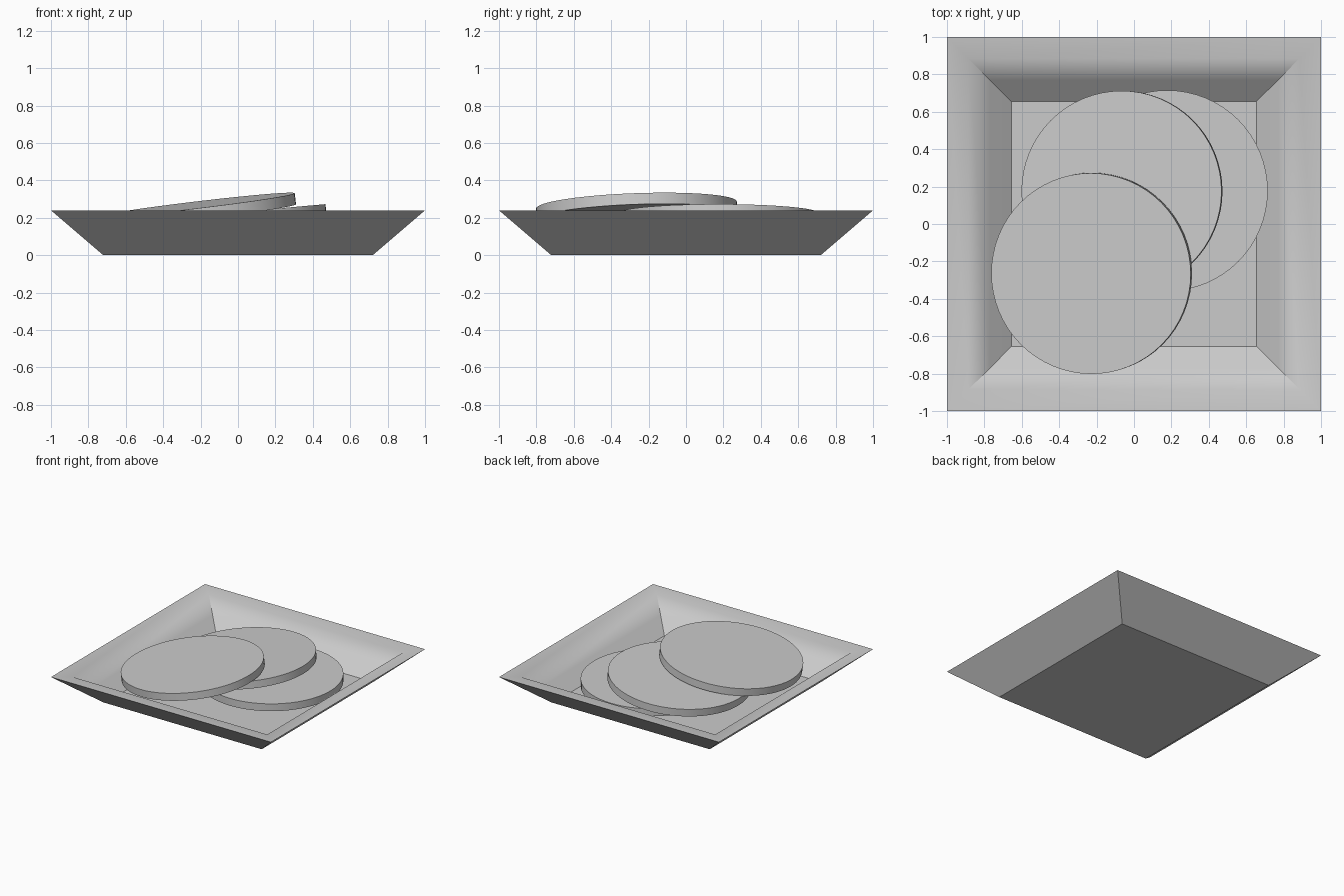
import bpy, bmesh, math
from mathutils import Vector

if "Cube" in bpy.data.objects:
    bpy.data.objects.remove(bpy.data.objects["Cube"])


def finish(name, bm, loc=(0, 0, 0), angle=35):
    bmesh.ops.recalc_face_normals(bm, faces=bm.faces)
    mesh = bpy.data.meshes.new(name)
    bm.to_mesh(mesh)
    bm.free()
    ob = bpy.data.objects.new(name, mesh)
    ob.location = loc
    bpy.context.collection.objects.link(ob)
    bpy.ops.object.select_all(action='DESELECT')
    ob.select_set(True)
    bpy.context.view_layer.objects.active = ob
    bpy.ops.object.shade_smooth_by_angle(angle=math.radians(angle))
    return ob


# Square dish: (half width, height) rings from the underside over the rim to the inner floor
profile = [(0.72, 0), (1.0, 0.24), (0.885, 0.228), (0.77, 0.135), (0.655, 0.04)]
bm = bmesh.new()
rings = []
for r, z in profile:
    rings.append([bm.verts.new((sx * r, sy * r, z))
                  for sx, sy in ((-1, -1), (1, -1), (1, 1), (-1, 1))])
for a, b in zip(rings, rings[1:]):
    for i in range(4):
        j = (i + 1) % 4
        bm.faces.new((a[i], a[j], b[j], b[i]))
bm.faces.new(rings[0])
bm.faces.new(rings[-1])
finish("square_dish", bm)


# Round slices: top centre, and slope of the top face along x and y
def slice_disc(name, top, slope_x, slope_y, radius=0.537, thick=0.06):
    bm = bmesh.new()
    bmesh.ops.create_cone(bm, cap_ends=True, segments=64, radius1=radius,
                          radius2=radius, depth=thick)
    bmesh.ops.translate(bm, verts=bm.verts, vec=(0, 0, -thick / 2))
    normal = Vector((-slope_x, -slope_y, 1)).normalized()
    ob = finish(name, bm, top)
    ob.rotation_mode = 'QUATERNION'
    ob.rotation_quaternion = Vector((0, 0, 1)).rotation_difference(normal)


slice_disc("bottom_slice", (0.178, 0.178, 0.135), 0, 0)
slice_disc("middle_slice", (-0.067, 0.175, 0.225), 0.09, 0.0)
slice_disc("top_slice", (-0.23, -0.265, 0.268), 0.12, 0.035)
